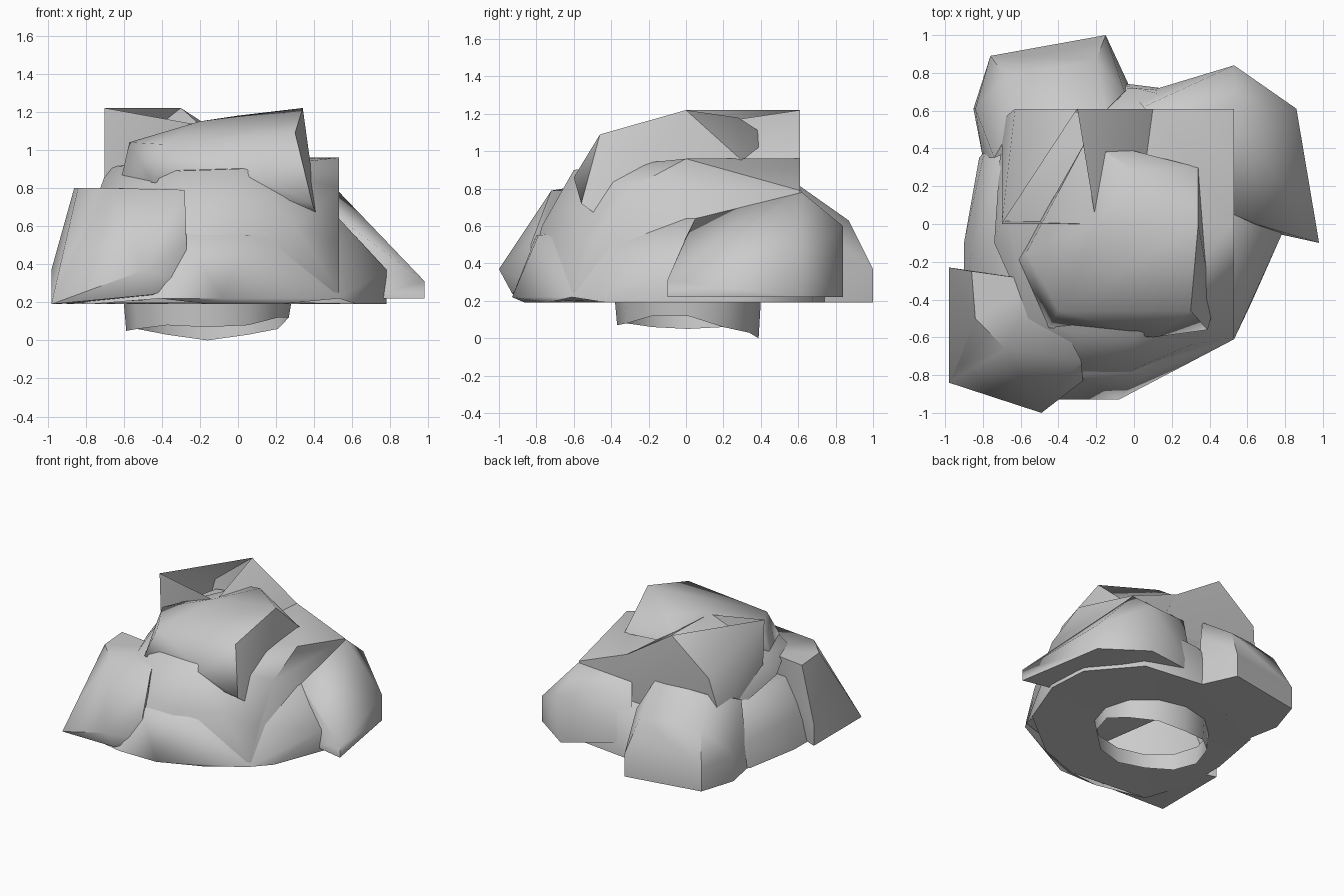
import bpy, bmesh, math
from mathutils import Vector


def finish(name, bm, angle=55):
    bmesh.ops.recalc_face_normals(bm, faces=bm.faces)
    mesh = bpy.data.meshes.new(name)
    bm.to_mesh(mesh)
    bm.free()
    obj = bpy.data.objects.new(name, mesh)
    bpy.context.collection.objects.link(obj)
    bpy.ops.object.select_all(action='DESELECT')
    obj.select_set(True)
    bpy.context.view_layer.objects.active = obj
    bpy.ops.object.shade_smooth_by_angle(angle=math.radians(angle))
    return obj


def lobe(name, points, open_top=False, open_bottom=False):
    """Faceted leaf mass wrapped around a few corner points."""
    bm = bmesh.new()
    for p in points:
        bm.verts.new(p)
    res = bmesh.ops.convex_hull(bm, input=bm.verts)
    junk = [g for g in res["geom_interior"] if isinstance(g, bmesh.types.BMVert)]
    bmesh.ops.delete(bm, geom=junk, context='VERTS')
    centre = sum((v.co for v in bm.verts), Vector()) / len(bm.verts)
    doomed = []
    for f in bm.faces:
        f.normal_update()
        n = f.normal
        up = n.z if n.dot(f.calc_center_median() - centre) > 0 else -n.z
        if (open_top and up > 0.92) or (open_bottom and up < -0.95):
            doomed.append(f)
    bmesh.ops.delete(bm, geom=doomed, context='FACES')
    return finish(name, bm)


# Wide lower skirt of the canopy
outline = [(0.78, 0.0), (0.76, 0.33), (0.46, 0.68), (-0.1, 0.75), (-0.55, 0.7),
           (-0.82, 0.35), (-0.9, -0.1), (-0.9, -0.45), (-0.78, -0.8),
           (-0.15, -0.86), (0.22, -0.74), (0.62, -0.42)]
lobe("lower_canopy", [(x, y, 0.19) for x, y in outline] + [
    (-0.41, -0.93, 0.22), (-0.08, -0.93, 0.22), (0.53, -0.61, 0.22),
    (0.78, -0.06, 0.37), (0.72, 0.33, 0.4), (0.5, -0.45, 0.5),
    (0.53, 0, 0.64), (0.53, 0.6, 0.64), (-0.86, -0.15, 0.42),
    (-0.8, 0.35, 0.4), (-0.3, -0.8, 0.55), (0.05, -0.79, 0.55),
    (-0.7, -0.5, 0.64), (-0.7, 0.3, 0.7), (0, 0.72, 0.5)], open_bottom=True)

# Main rounded body
lobe("main_canopy", [
    (0.53, 0, 0.96), (0.53, 0.61, 0.79), (0.1, 0.61, 0.96), (-0.6, 0.58, 0.9),
    (0.53, -0.3, 0.8), (0.53, -0.5, 0.5), (0.53, -0.6, 0.25), (0.53, 0.61, 0.3),
    (0.3, -0.64, 0.6), (0, -0.77, 0.6), (-0.3, -0.77, 0.6), (0, -0.6, 0.9),
    (-0.3, -0.58, 0.89), (0.2, -0.5, 0.88), (-0.56, -0.5, 0.8),
    (-0.74, -0.1, 0.75), (-0.68, 0.1, 0.92), (-0.7, 0.5, 0.6), (-0.1, -0.85, 0.3)])

# Top cap
lobe("top_cap", [
    (0.34, 0, 1.22), (0.3, -0.46, 1.09), (0, 0.28, 1.18), (-0.2, 0.0, 1.15),
    (-0.4, -0.46, 1.03), (-0.57, -0.15, 1.04), (-0.25, 0.45, 1.07),
    (0.34, 0.3, 0.95), (0.39, -0.56, 0.72), (0.42, -0.45, 0.64),
    (0.1, -0.6, 0.86), (-0.62, -0.2, 0.82), (-0.45, -0.55, 0.83)])

# Pointed shell behind the cap, open on top
lobe("rear_top_shell", [
    (-0.7, 0, 1.22), (-0.7, 0.02, 0.8), (-0.3, 0.61, 1.22), (0.1, 0.61, 0.96),
    (-0.63, 0.61, 0.96), (-0.2, 0.0, 1.13), (-0.7, 0.55, 0.6),
    (0.3, 0.61, 0.6), (0.2, 0.1, 0.8)], open_top=True)

# Front left lobe
lobe("front_left_lobe", [
    (-0.98, -0.23, 0.19), (-0.98, -0.23, 0.37), (-0.98, -0.84, 0.19),
    (-0.93, -0.75, 0.37), (-0.86, -0.25, 0.8), (-0.84, -0.5, 0.8),
    (-0.68, -0.66, 0.8), (-0.28, -0.72, 0.79), (-0.27, -0.83, 0.5),
    (-0.27, -0.82, 0.3), (-0.49, -1.0, 0.37), (-0.45, -0.93, 0.24),
    (-0.86, -0.84, 0.22), (-0.5, -0.3, 0.8), (-0.5, -0.4, 0.21)])

# Right lobe with its forward tip
lobe("right_lobe", [
    (0.98, -0.1, 0.22), (0.98, -0.1, 0.31), (0.86, 0.61, 0.22),
    (0.86, 0.61, 0.42), (0.53, 0.84, 0.22), (0.53, 0.84, 0.6),
    (0.64, 0.0, 0.54), (0.53, 0.62, 0.78), (0.53, 0.05, 0.64),
    (0.66, -0.03, 0.22), (0.0, 0.68, 0.3), (0.05, 0.62, 0.75)])

# Rear left lobe
lobe("rear_left_lobe", [
    (-0.15, 1.0, 0.19), (-0.15, 1.0, 0.37), (-0.76, 0.89, 0.19),
    (-0.76, 0.89, 0.37), (-0.85, 0.61, 0.19), (-0.84, 0.61, 0.4),
    (-0.8, 0.35, 0.19), (-0.74, 0.35, 0.72), (-0.2, 0.87, 0.63),
    (-0.68, 0.78, 0.63), (-0.6, 0.6, 0.82), (-0.15, 0.6, 0.82),
    (-0.02, 0.72, 0.19), (-0.05, 0.7, 0.6)])

# Underside running into a short open trunk with a ragged rim
rim_z = [0.12, 0.06, 0.03, 0, 0.03, 0.06, 0.05, 0.06, 0.08, 0.07, 0.08, 0.12]
bm = bmesh.new()
rings = [[bm.verts.new((x, y, 0.19)) for x, y in outline]]
for size, rim in ((1.0, None), (0.97, rim_z)):
    ring = []
    for i in range(12):
        a = math.tau * i / 12
        z = 0.2 if rim is None else rim[i]
        ring.append(bm.verts.new((-0.16 + 0.44 * size * math.cos(a),
                                  0.01 + 0.39 * size * math.sin(a), z)))
    rings.append(ring)
for low, high in zip(rings, rings[1:]):
    for i in range(12):
        j = (i + 1) % 12
        bm.faces.new((low[i], low[j], high[j], high[i]))
finish("trunk_and_underside", bm)
